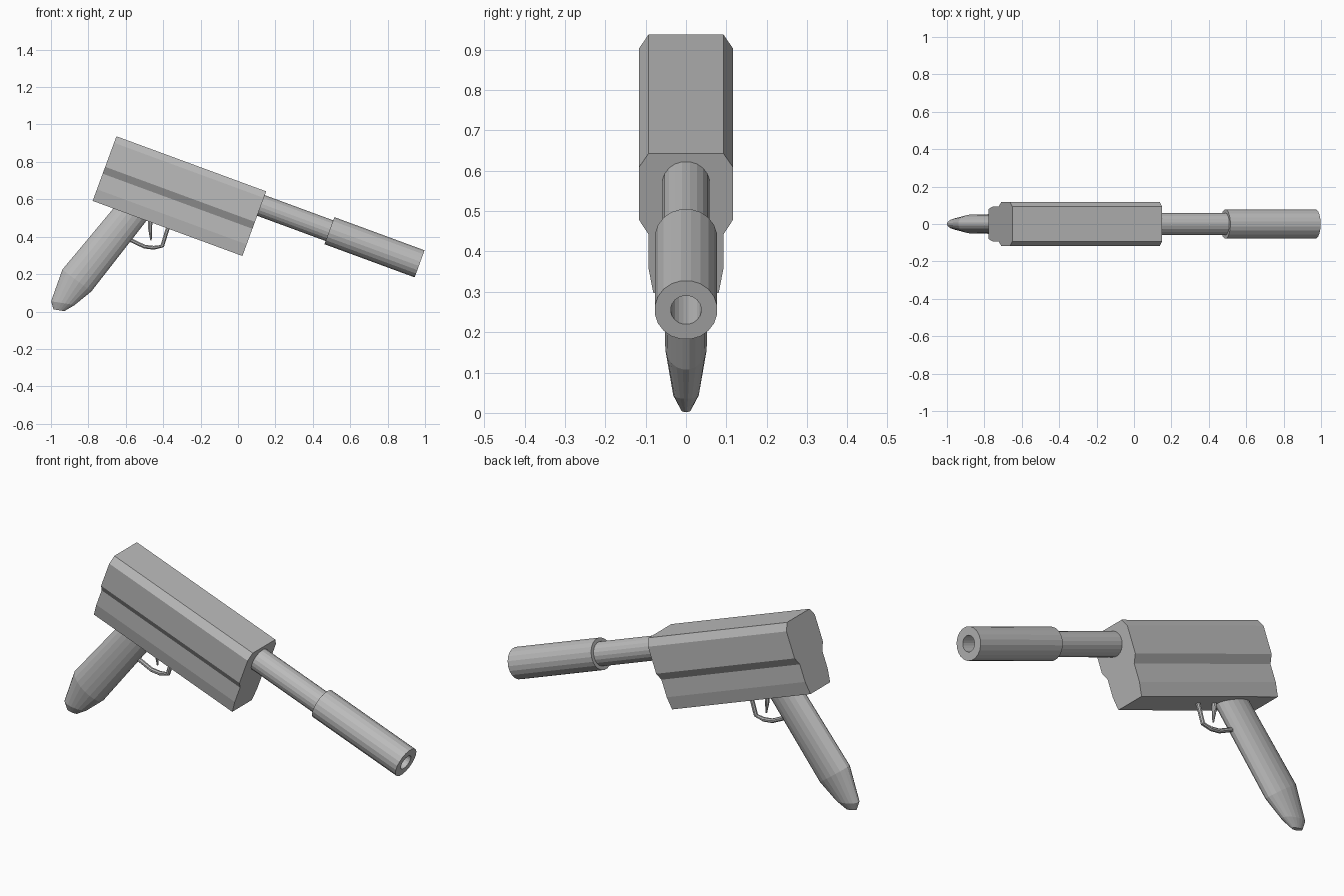
import bpy, bmesh, math
from mathutils import Vector

if "Cube" in bpy.data.objects:
    bpy.data.objects.remove(bpy.data.objects["Cube"], do_unlink=True)

grey = bpy.data.materials.new("matte grey")
grey.use_nodes = True
COLOUR = (0.5, 0.5, 0.5, 1)
grey.diffuse_color = COLOUR
grey.node_tree.nodes["Principled BSDF"].inputs["Base Color"].default_value = COLOUR

TILT = math.radians(20.2)
ALONG = Vector((math.cos(TILT), 0, -math.sin(TILT)))   # barrel direction
UP = Vector((math.sin(TILT), 0, math.cos(TILT)))
SIDE = Vector((0, 1, 0))


def loft(name, rings, capped=True):
    """Skin a list of point rings; cap the ends, or join last ring to first."""
    bm = bmesh.new()
    vs = [[bm.verts.new(p) for p in ring] for ring in rings]
    n = len(rings[0])
    pairs = list(zip(vs, vs[1:]))
    if capped:
        bm.faces.new(vs[0])
        bm.faces.new(vs[-1])
    else:
        pairs.append((vs[-1], vs[0]))
    for a, b in pairs:
        for i in range(n):
            j = (i + 1) % n
            bm.faces.new((a[i], a[j], b[j], b[i]))
    bmesh.ops.recalc_face_normals(bm, faces=bm.faces)
    mesh = bpy.data.meshes.new(name)
    bm.to_mesh(mesh)
    bm.free()
    mesh.materials.append(grey)
    obj = bpy.data.objects.new(name, mesh)
    bpy.context.collection.objects.link(obj)
    return obj


def ellipse(centre, axis_a, axis_b, sides):
    turns = [2 * math.pi * (i + 0.5) / sides for i in range(sides)]
    return [centre + axis_a * math.cos(t) + axis_b * math.sin(t) for t in turns]


def disc(centre, r, sides=20):
    return ellipse(centre, SIDE * r, UP * r, sides)


# Body: mirrored side profile (half width, depth below top) swept along the barrel
half = [(.093, 0), (.117, .037), (.117, .174), (.093, .213), (.093, .302), (.081, .368)]
outline = half + [(-w, d) for w, d in reversed(half)]
back_top = Vector((-.65, 0, .937))
loft("body", [[back_top + ALONG * s + SIDE * w - UP * d for w, d in outline]
              for s in (0, .853)])

# Barrel and hollow silencer
muzzle = Vector((.971, 0, .255))
loft("barrel", [disc(muzzle - ALONG * s, .0595) for s in (.95, .49)])
loft("silencer", [disc(muzzle - ALONG * s, r) for s, r in
                  ((.514, .078), (0, .078), (0, .038), (.48, .038), (.514, .038))], capped=False)

# Grip: elliptical rings given by rear edge, front edge (x, z) and half width
grip = [((-.60, .632), (-.42, .572), .055), ((-.94, .225), (-.783, .107), .052),
        ((-1, .055), (-.872, .035), .032), ((-.987, .012), (-.928, .002), .012)]
rings = []
for (ax, az), (bx, bz), w in grip:
    a, b = Vector((ax, 0, az)), Vector((bx, 0, bz))
    rings.append(ellipse((a + b) / 2, (b - a) / 2, SIDE * w, 20))
loft("grip", rings)


def rod(name, path, sides=8):
    """Round rod through (x, z, radius) points."""
    pts = [Vector((x, 0, z)) for x, z, r in path]
    rings = []
    for i, p in enumerate(pts):
        t = (pts[min(i + 1, len(pts) - 1)] - pts[max(i - 1, 0)]).normalized()
        r = path[i][2]
        rings.append(ellipse(p, SIDE * r, t.cross(SIDE) * r, sides))
    return loft(name, rings)


# Trigger and its guard
rod("trigger_guard", [(-.62, .408, .011), (-.57, .38, .011), (-.50, .347, .011),
                      (-.45, .341, .011), (-.405, .35, .011), (-.368, .47, .011)])
rod("trigger", [(-.468, .52, .014), (-.47, .44, .011), (-.465, .38, .004)])
